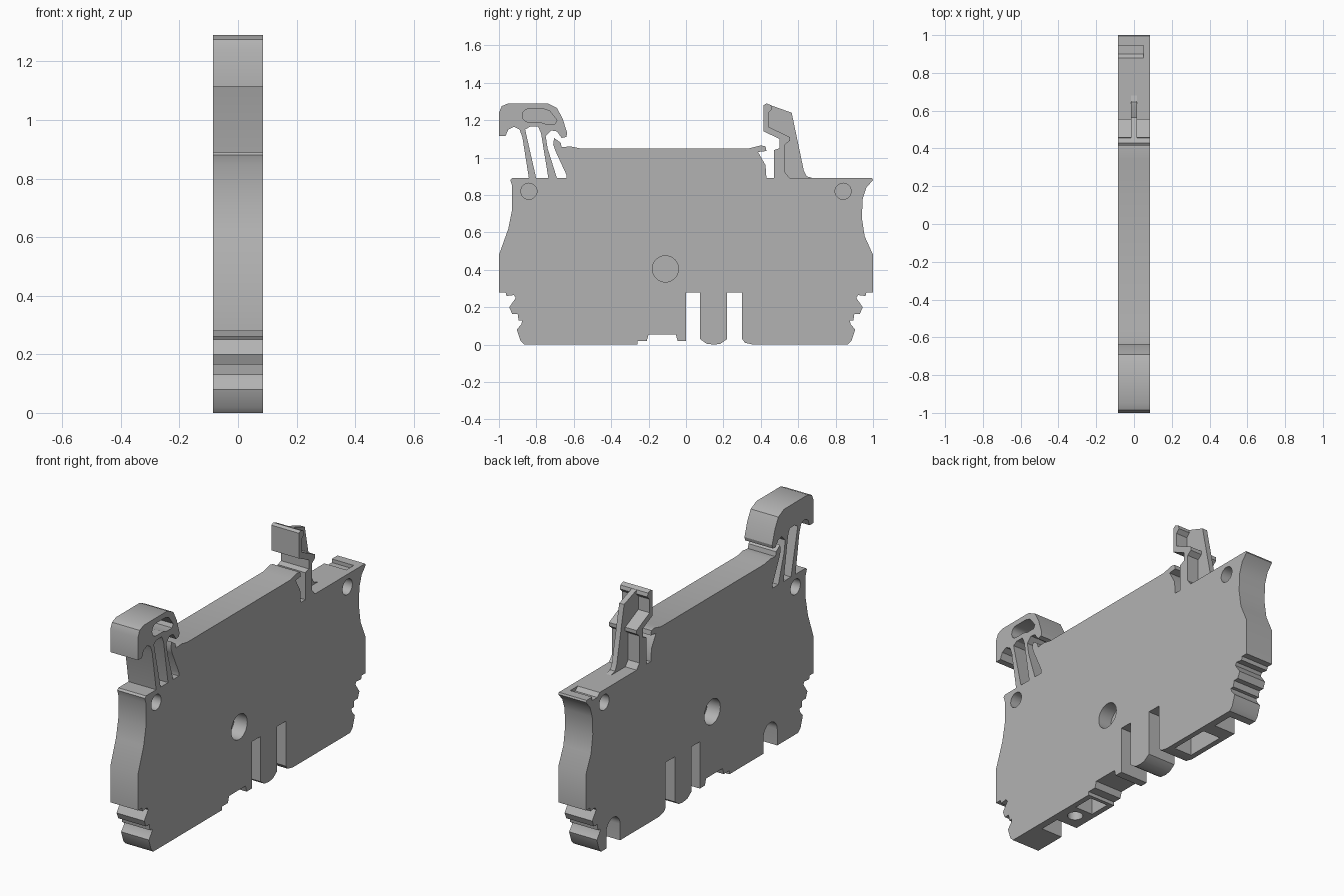
import bpy
import bmesh
import math
from mathutils import Matrix

default = bpy.data.objects.get("Cube")
if default:
    bpy.data.objects.remove(default, do_unlink=True)

HALF = 0.085

grey = bpy.data.materials.new("plain_grey_plastic")
grey.use_nodes = True
grey_rgba = (0.45, 0.45, 0.45, 1)
grey.diffuse_color = grey_rgba
grey.node_tree.nodes["Principled BSDF"].inputs["Base Color"].default_value = grey_rgba


def add_prism(bm, profile, x_min, x_max):
    """Extrude a closed (y, z) profile along x."""
    verts = [bm.verts.new((x_min, y, z)) for y, z in profile]
    face = bm.faces.new(verts)
    result = bmesh.ops.extrude_face_region(bm, geom=[face])
    moved = [g for g in result["geom"] if isinstance(g, bmesh.types.BMVert)]
    bmesh.ops.translate(bm, verts=moved, vec=(x_max - x_min, 0, 0))


def arc(y, z, radius, start=0, end=360, steps=32):
    """Points along an arc; a full turn omits the repeated end point."""
    count = steps if end - start == 360 else steps + 1
    angles = [math.radians(start + (end - start) * i / steps) for i in range(count)]
    return [(y + radius * math.cos(a), z + radius * math.sin(a)) for a in angles]


def box(y_min, y_max, z_min, z_max):
    return [(y_min, z_min), (y_max, z_min), (y_max, z_max), (y_min, z_max)]


def mirrored(points):
    return [(-y, z) for y, z in reversed(points)]


def make_object(name, bm):
    bmesh.ops.recalc_face_normals(bm, faces=bm.faces[:])
    mesh = bpy.data.meshes.new(name)
    bm.to_mesh(mesh)
    bm.free()
    obj = bpy.data.objects.new(name, mesh)
    bpy.context.collection.objects.link(obj)
    mesh.materials.append(grey)
    return obj


def make_part(name, profile, x_min=-HALF, x_max=HALF):
    bm = bmesh.new()
    add_prism(bm, profile, x_min, x_max)
    return make_object(name, bm)


def select_only(obj):
    bpy.ops.object.select_all(action="DESELECT")
    obj.select_set(True)
    bpy.context.view_layer.objects.active = obj


def cut(obj, bm):
    """Subtract every solid in bm from the object."""
    cutter = make_object("cutter", bm)
    cutter.hide_render = True
    modifier = obj.modifiers.new("cut", "BOOLEAN")
    modifier.operation = "DIFFERENCE"
    modifier.solver = "EXACT"
    modifier.object = cutter
    select_only(obj)
    bpy.ops.object.modifier_apply(modifier=modifier.name)
    bpy.data.objects.remove(cutter, do_unlink=True)


# Stepped rail foot, shared by both ends
foot_steps = [
    (-1, 0.48), (-1, 0.28), (-0.965, 0.28), (-0.96, 0.26), (-0.92, 0.265),
    (-0.91, 0.25), (-0.945, 0.2), (-0.93, 0.165), (-0.9, 0.165), (-0.895, 0.13),
    (-0.875, 0.13), (-0.88, 0.11), (-0.905, 0.08), (-0.885, 0.02), (-0.865, 0),
]
front_edge = [(-0.93, 0.89), (-0.94, 0.88), (-0.93, 0.85), (-0.93, 0.72), (-0.95, 0.62)]

# Underside with a shallow recess and two tall slots around a tongue
underside = [
    (-0.26, 0), (-0.26, 0.02), (-0.21, 0.02), (-0.2, 0.055), (-0.055, 0.055),
    (-0.045, 0.02), (0, 0.02), (0, 0.28), (0.075, 0.28), (0.075, 0.03),
    (0.11, 0.005), (0.15, 0), (0.185, 0.005), (0.22, 0.03), (0.22, 0.28),
    (0.3, 0.28), (0.3, 0.03), (0.315, 0.01), (0.36, 0),
]
back_edge = [
    (0.955, 0.58), (0.94, 0.68), (0.945, 0.78), (0.965, 0.84), (1, 0.88), (0.995, 0.89),
]

# Upper edge with a catch at each end
top_edge = [
    (0.43, 0.89), (0.425, 0.96), (0.385, 1.03), (0.43, 1.035), (0.425, 1.06),
    (0.4, 1.065), (0.34, 1.05), (-0.57, 1.05), (-0.62, 1.06), (-0.665, 1.055),
    (-0.67, 1.08), (-0.705, 1.105), (-0.71, 1.07), (-0.7, 1.04), (-0.64, 0.91),
    (-0.64, 0.89),
]
body = make_part(
    "body", front_edge + foot_steps + underside + mirrored(foot_steps) + back_edge + top_edge
)

# Blind round holes on both sides
cuts = bmesh.new()
for y, z, radius in [(-0.84, 0.82, 0.043), (0.84, 0.82, 0.043), (-0.11, 0.405, 0.07)]:
    for side in (-1, 1):
        add_prism(cuts, arc(y, z, radius), *sorted((side * 0.005, side * 0.1)))

# Arched openings low on the left-out side, and pockets in the underside
for y in (-0.62, 0.76):
    add_prism(cuts, [(y - 0.06, -0.05), (y + 0.06, -0.05)] + arc(y, 0.09, 0.06, 0, 180, 16),
              -0.1, 0.045)
for y_min, y_max in [(-0.4, -0.28), (0.39, 0.62)]:
    add_prism(cuts, box(y_min, y_max, -0.05, 0.1), -0.055, 0.055)
bmesh.ops.create_cone(cuts, cap_ends=True, segments=24, radius1=0.04, radius2=0.04,
                      depth=0.2, matrix=Matrix.Translation((0, -0.47, 0)))

# Notch behind the rear lip
add_prism(cuts, [(0.945, 0.95), (0.88, 0.95), (0.88, 0.89), (0.9, 0.87), (0.945, 0.87)],
          -0.1, 0.05)
cut(body, cuts)

# Front latch: hooked head on two thin legs
front_latch = make_part("front_latch", [
    (-0.84, 0.89), (-0.875, 1.11), (-0.89, 1.15), (-0.92, 1.165), (-0.95, 1.15),
    (-0.965, 1.115), (-1, 1.115), (-1, 1.24), (-0.985, 1.275), (-0.95, 1.29),
    (-0.74, 1.29), (-0.69, 1.265), (-0.66, 1.21), (-0.635, 1.13), (-0.64, 1.11),
    (-0.665, 1.105), (-0.69, 1.14), (-0.72, 1.145), (-0.75, 1.115), (-0.74, 1.05),
    (-0.69, 0.89),
])
cuts = bmesh.new()
add_prism(cuts, [(-0.8, 0.885), (-0.86, 1.15), (-0.835, 1.165), (-0.79, 1.165),
                 (-0.775, 1.13), (-0.735, 0.885)], -0.1, 0.1)
add_prism(cuts, arc(-0.84, 1.225, 0.035, 90, 270, 12)
          + [(-0.78, 1.19), (-0.75, 1.18), (-0.7, 1.18), (-0.69, 1.2), (-0.73, 1.25), (-0.76, 1.26)],
          -0.03, 0.1)
cut(front_latch, cuts)

# Rear marker flag: bent full-width plate with a thin central rib
rear_flag = make_part("rear_flag", [
    (0.47, 0.89), (0.47, 1.04), (0.5, 1.05), (0.5, 1.1), (0.415, 1.14),
    (0.415, 1.28), (0.43, 1.29), (0.455, 1.28), (0.46, 1.26), (0.44, 1.24),
    (0.44, 1.165), (0.555, 1.11), (0.555, 1.09), (0.53, 1.07), (0.53, 0.92),
    (0.555, 0.89),
])
rear_rib = make_part("rear_rib", [
    (0.43, 1.288), (0.565, 1.24), (0.63, 0.93), (0.645, 0.9), (0.68, 0.89),
    (0.5, 0.89), (0.52, 1.1), (0.43, 1.15),
], -0.015, 0.015)

for part in (body, front_latch, rear_flag, rear_rib):
    select_only(part)
    bpy.ops.object.shade_smooth_by_angle(angle=math.radians(30))
